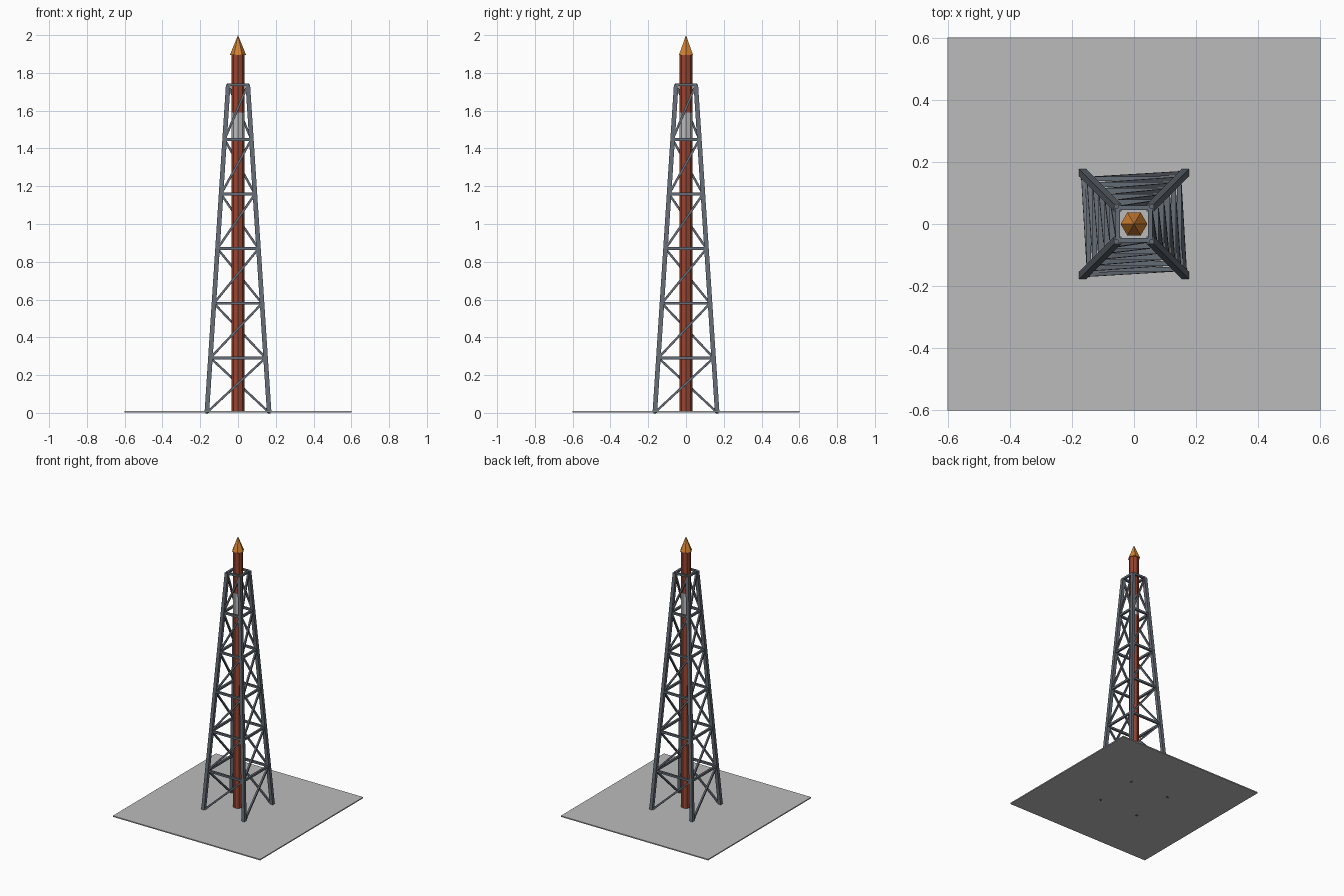
import bpy, bmesh
from math import pi
from mathutils import Vector, Matrix

cube = bpy.data.objects.get("Cube")
if cube:
    bpy.data.objects.remove(cube, do_unlink=True)


def material(name, rgb):
    m = bpy.data.materials.new(name)
    m.use_nodes = True
    m.diffuse_color = (*rgb, 1)
    m.node_tree.nodes["Principled BSDF"].inputs["Base Color"].default_value = (*rgb, 1)
    return m


STEEL = material("steel_grey", (0.13, 0.15, 0.18))
RED = material("rust_red", (0.32, 0.06, 0.03))
PALE = material("pale_grey", (0.5, 0.5, 0.5))
ORANGE = material("orange", (0.65, 0.22, 0.03))

BASE, TOP = 0.002, 1.737      # tower bottom and top heights
WIDE, NARROW = 0.165, 0.052   # half widths of the tower at those heights
BAYS = 6


def finish(name, bm, *mats):
    me = bpy.data.meshes.new(name)
    bm.to_mesh(me)
    bm.free()
    for m in mats:
        me.materials.append(m)
    ob = bpy.data.objects.new(name, me)
    bpy.context.collection.objects.link(ob)
    return ob


def bar(name, a, b, width):
    """Square bar between two points."""
    d = b - a
    turn = Vector((0, 0, 1)).rotation_difference(d).to_matrix().to_4x4()
    bm = bmesh.new()
    bmesh.ops.create_cube(bm, size=1, matrix=Matrix.Translation((a + b) / 2) @ turn
                          @ Matrix.Diagonal((width, width, d.length, 1)))
    return finish(name, bm, STEEL)


def corner(side, level):
    """Point on a leg: side counts the four corners, level the bays."""
    t = level / BAYS
    r = WIDE + (NARROW - WIDE) * t
    p = Vector((-r, -r, BASE + (TOP - BASE) * t))
    return Matrix.Rotation(side * pi / 2, 3, 'Z') @ p


# Thin ground plate
bm = bmesh.new()
bmesh.ops.create_cube(bm, size=1, matrix=Matrix.Translation((0, 0, 0.006))
                      @ Matrix.Diagonal((1.2, 1.2, 0.008, 1)))
finish("ground_plate", bm, PALE)

# Lattice tower: legs, level rings and one diagonal per bay and side
for side in range(4):
    bar(f"leg_{side}", corner(side, 0), corner(side, BAYS), 0.024)
    for n in range(BAYS):
        bar(f"ring_bar_{side}_{n}", corner(side, n + 1), corner(side + 1, n + 1), 0.015)
        bar(f"diagonal_{side}_{n}", corner(side, n), corner(side + 1, n + 1), 0.012)

# Central mast with a pale band
for name, low, high, mat in (("mast_lower", 0.01, 1.44, RED),
                             ("mast_band", 1.44, 1.59, PALE),
                             ("mast_upper", 1.59, 1.9, RED)):
    bm = bmesh.new()
    bmesh.ops.create_cone(bm, cap_ends=True, segments=8, radius1=0.034, radius2=0.034,
                          depth=high - low,
                          matrix=Matrix.Translation((0, 0, (low + high) / 2)))
    finish(name, bm, mat)

# Pointed tip
bm = bmesh.new()
bmesh.ops.create_cone(bm, cap_ends=True, segments=6, radius1=0.043, radius2=0, depth=0.105,
                      matrix=Matrix.Translation((0, 0, 1.9475)) @ Matrix.Rotation(pi / 2, 4, 'Z'))
finish("mast_tip", bm, ORANGE)
